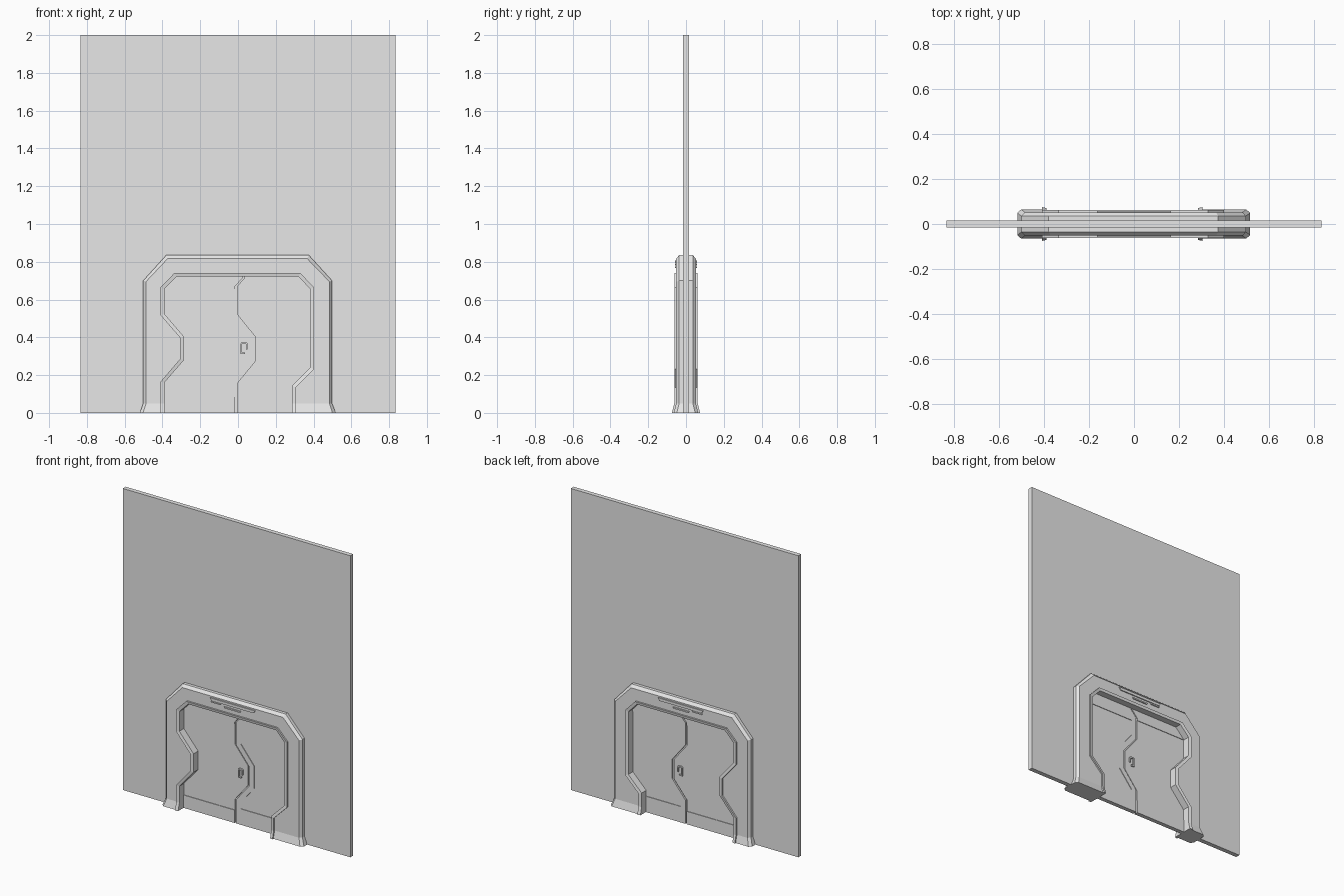
import bpy, bmesh
from mathutils import Vector

cube = bpy.data.objects.get("Cube")
if cube:
    bpy.data.objects.remove(cube, do_unlink=True)

grey = bpy.data.materials.new("light grey")
grey.use_nodes = True
grey.diffuse_color = (0.8, 0.8, 0.8, 1)
grey.node_tree.nodes["Principled BSDF"].inputs["Base Color"].default_value = (0.8, 0.8, 0.8, 1)


def finish(name, bm):
    bmesh.ops.recalc_face_normals(bm, faces=bm.faces[:])
    me = bpy.data.meshes.new(name)
    bm.to_mesh(me)
    bm.free()
    me.materials.append(grey)
    ob = bpy.data.objects.new(name, me)
    bpy.context.scene.collection.objects.link(ob)
    return ob


def prism(name, pts, y0, y1, both_sides=False):
    """Extrude an x-z outline from y0 to y1, optionally repeated on the back."""
    bm = bmesh.new()
    face = bm.faces.new([bm.verts.new((x, y0, z)) for x, z in pts])
    ext = bmesh.ops.extrude_face_region(bm, geom=[face])["geom"]
    moved = [v for v in ext if isinstance(v, bmesh.types.BMVert)]
    bmesh.ops.translate(bm, verts=moved, vec=(0, y1 - y0, 0))
    ob = finish(name, bm)
    if both_sides:
        ob.modifiers.new("both_sides", 'MIRROR').use_axis = (False, True, False)
    return ob


# Wall with an arched doorway cut up from the floor
prism("wall", [(-.835, 0), (-.835, 2), (.835, 2), (.835, 0), (.45, 0), (.45, .68),
               (.36, .78), (-.36, .78), (-.45, .68), (-.45, 0)], -.015, .015)

# Door frame: outer edge, chamfer, flat face, raised inner trim and deep reveal
FOOT = .05
outer = [(-.52, 0), (-.502, FOOT), (-.502, .70), (-.38, .835),
         (.375, .835), (.498, .70), (.498, FOOT), (.518, 0)]
chamfer = [(-.503, 0), (-.487, FOOT), (-.487, .695), (-.372, .817),
           (.366, .817), (.484, .695), (.484, FOOT), (.50, 0)]
trim_out = [(-.41, 0), (-.41, FOOT), (-.41, .165), (-.307, .285), (-.307, .398), (-.41, .518),
            (-.41, .665), (-.337, .74), (.33, .74), (.402, .665), (.402, .232),
            (.305, .135), (.305, FOOT), (.305, 0)]
trim_in = [(-.39, 0), (-.39, FOOT), (-.39, .16), (-.286, .28), (-.286, .403), (-.39, .525),
           (-.39, .655), (-.325, .722), (.32, .722), (.383, .655), (.383, .24),
           (.285, .143), (.285, FOOT), (.285, 0)]

bm = bmesh.new()


def rail(path, y):
    flare = .013 if y > .03 else 0
    return [bm.verts.new((x, -(y + (flare if z == 0 else 0)), z)) for x, z in path]


rails = [rail(outer, 0), rail(outer, .036), rail(chamfer, .052), rail(trim_out, .052),
         rail(trim_out, .062), rail(trim_in, .058), rail(trim_in, 0)]
for a, b in zip(rails, rails[1:]):
    if len(a) == len(b):
        for i in range(len(a) - 1):
            bm.faces.new((a[i], a[i + 1], b[i + 1], b[i]))
    else:  # flat face plus the two flared feet
        bm.faces.new(a[1:-1] + b[1:-1][::-1])
        bm.faces.new((a[0], a[1], b[1], b[0]))
        bm.faces.new((a[-2], a[-1], b[-1], b[-2]))
for end in (0, -1):
    bm.faces.new([r[end] for r in rails])
bmesh.ops.mirror(bm, geom=bm.verts[:] + bm.edges[:] + bm.faces[:], axis='Y', merge_dist=1e-5)
finish("door_frame", bm)

# Header plates above the doorway
header_plates = [
    [(-.165, .808), (.165, .808), (.155, .790), (-.155, .790)],
    [(-.160, .787), (-.085, .787), (-.09, .779), (-.155, .779)],
    [(-.062, .775), (.058, .775), (.053, .766), (-.057, .766)],
]
for plate in header_plates:
    prism("header_plate", plate, -.05, -.059, True)

# Two sliding doors meeting at a zigzag seam
seam = [(-.01, 0), (-.01, .157), (.087, .275), (.087, .402), (-.01, .522), (-.01, .67),
        (.03, .715), (.03, .74)]
GAP = .005
right_edge = [(x - GAP, z) for x, z in seam]
left_edge = [(x + GAP, z) for x, z in seam]
prism("right_door", [(-.42, 0)] + right_edge + [(-.42, .74)], -.010, .010)
prism("left_door", [(.42, 0)] + left_edge + [(.42, .74)], -.010, .010)
prism("seam_core", [(-.05, 0), (.12, 0), (.12, .74), (-.05, .74)], -.003, .003)

# Raised bands on the right door
prism("right_door_top_band", [(-.42, .655)] + [(-.015, .655)] + right_edge[5:] + [(-.42, .74)],
      -.014, .014)
prism("right_door_bottom_band", [(-.42, 0), right_edge[0], (-.015, .085), (-.42, .085)],
      -.014, .014)

# Raised border around the left door's sunken panel
prism("left_door_border", left_edge + [(.42, .74), (.42, .64), (.03, .64), (.03, .535),
      (.127, .415), (.127, .265), (.03, .148), (.03, .105), (.42, .105), (.42, 0)],
      -.014, .014)

# Hooked door handle
prism("door_handle", [(.014, .312), (.014, .368), (.019, .374), (.045, .374), (.05, .368),
      (.05, .335), (.042, .335), (.042, .365), (.022, .365), (.022, .320), (.036, .320),
      (.036, .312)], -.012, -.022, True)
